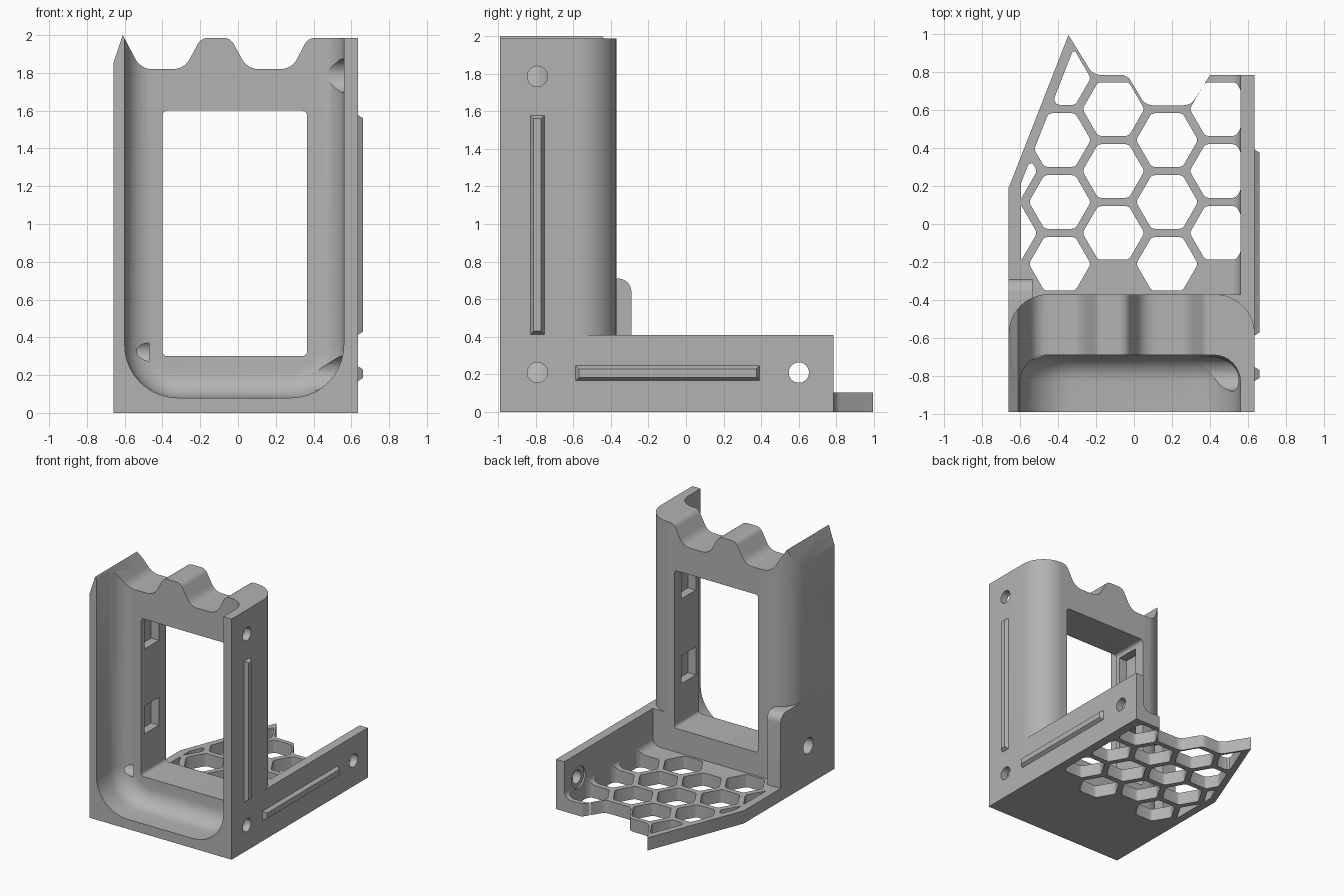
import bpy, bmesh, math
from mathutils import Vector, Matrix

if "Cube" in bpy.data.objects:
    bpy.data.objects.remove(bpy.data.objects["Cube"])

grey = bpy.data.materials.new("matte grey")
grey.use_nodes = True
grey.diffuse_color = (0.45, 0.45, 0.45, 1)
grey.node_tree.nodes["Principled BSDF"].inputs["Base Color"].default_value = (0.45, 0.45, 0.45, 1)

# Axis triples: profile u, profile v, extrusion direction
PLAN = (Vector((1, 0, 0)), Vector((0, 1, 0)), Vector((0, 0, 1)))
FRONT = (Vector((1, 0, 0)), Vector((0, 0, 1)), Vector((0, 1, 0)))
SIDE = (Vector((0, 1, 0)), Vector((0, 0, 1)), Vector((1, 0, 0)))


def rounded(points, steps=6):
    """Round polygon corners; each point is (u, v) or (u, v, radius)."""
    out = []
    for i, p in enumerate(points):
        c = Vector(p[:2])
        r = p[2] if len(p) > 2 else 0
        a = Vector(points[i - 1][:2]) - c
        b = Vector(points[(i + 1) % len(points)][:2]) - c
        if r == 0:
            out.append(c)
            continue
        half = a.angle(b) / 2
        t = min(r / math.tan(half), a.length * 0.45, b.length * 0.45)
        r = t * math.tan(half)
        centre = c + (a.normalized() + b.normalized()).normalized() * (r / math.sin(half))
        start = c + a.normalized() * t - centre
        end = c + b.normalized() * t - centre
        sweep = math.atan2(start.x * end.y - start.y * end.x, start.dot(end))
        for k in range(steps + 1):
            out.append(centre + Matrix.Rotation(sweep * k / steps, 2) @ start)
    return out


def finish(name, bm):
    bmesh.ops.recalc_face_normals(bm, faces=bm.faces)
    mesh = bpy.data.meshes.new(name)
    bm.to_mesh(mesh)
    bm.free()
    mesh.materials.append(grey)
    obj = bpy.data.objects.new(name, mesh)
    bpy.context.collection.objects.link(obj)
    return obj


def prism(name, points, axes, low, high):
    """Extrude a profile between two distances."""
    u, v, w = axes
    bm = bmesh.new()
    face = bm.faces.new([bm.verts.new(u * p[0] + v * p[1] + w * low) for p in points])
    grown = bmesh.ops.extrude_face_region(bm, geom=[face])["geom"]
    bmesh.ops.translate(bm, vec=w * (high - low), verts=[g for g in grown if isinstance(g, bmesh.types.BMVert)])
    if len(bm.faces) == len(points) + 1:
        bm.faces.new([e for e in face.verts])
    return finish(name, bm)


def rect(u0, u1, v0, v1, r=0):
    return rounded([(u0, v0, r), (u1, v0, r), (u1, v1, r), (u0, v1, r)])


def disc(u, v, r, n=32):
    return [(u + r * math.cos(math.tau * k / n), v + r * math.sin(math.tau * k / n)) for k in range(n)]


def combine(obj, tool, operation="DIFFERENCE"):
    """Apply a boolean and remove the tool object."""
    mod = obj.modifiers.new("cut", "BOOLEAN")
    mod.operation, mod.solver, mod.object = operation, "EXACT", tool
    deps = bpy.context.evaluated_depsgraph_get()
    mesh = bpy.data.meshes.new_from_object(obj.evaluated_get(deps))
    obj.modifiers.clear()
    obj.data = mesh
    bpy.data.objects.remove(tool)


def recess_cutter():
    """Open-topped pocket with rounded lower corners and a filleted back."""
    outline = rounded([(-0.6, 2.6), (-0.6, 0.08, 0.28), (0.56, 0.08, 0.28), (0.56, 2.6)], 10)
    bm = bmesh.new()
    rings = []
    for k in range(-1, 9):
        angle = max(k, 0) * math.pi / 16
        inset = 0.14 * (1 - math.cos(angle))
        y = -1.2 if k < 0 else -0.83 + 0.14 * math.sin(angle)
        ring = []
        for p in outline:
            # shrink towards a vertical centre line, keeping corner arcs concentric
            core = Vector((max(-0.32, min(0.28, p.x)), max(0.36, p.y)))
            ring.append(bm.verts.new((0, y, 0)))
            q = p + (core - p).normalized() * inset
            ring[-1].co = (q.x, y, q.y)
        rings.append(ring)
    n = len(outline)
    for a, b in zip(rings, rings[1:]):
        for i in range(n):
            bm.faces.new((a[i], a[(i + 1) % n], b[(i + 1) % n], b[i]))
    bm.faces.new(rings[0])
    bm.faces.new(rings[-1])
    return finish("recess_cutter", bm)


# Upright frame: rounded plan trimmed by the wavy top edge
upright = prism("upright_frame", rounded([(-0.66, -0.99), (0.635, -0.99), (0.635, -0.37, 0.21), (-0.66, -0.37, 0.21)], 12),
                PLAN, 0, 2.2)
crest = rounded([(-0.9, -0.1), (0.9, -0.1), (0.9, 1.985), (0.37, 1.985, 0.06), (0.285, 1.82, 0.1),
                 (0.05, 1.82, 0.1), (-0.04, 1.985, 0.06), (-0.195, 1.985, 0.06), (-0.285, 1.82, 0.1),
                 (-0.515, 1.82, 0.1), (-0.61, 2.0), (-0.66, 1.85, 0.05), (-0.9, 1.2)])
combine(upright, prism("crest_cutter", crest, FRONT, -1.2, 0), "INTERSECT")
combine(upright, recess_cutter())
combine(upright, prism("window_cutter", rect(-0.4, 0.365, 0.3, 1.6, 0.025), FRONT, -0.8, -0.2))

# Clip pockets in both sides of the window
for z in (0.63, 1.33):
    combine(upright, prism("clip_cutter", rect(-0.65, -0.46, z, z + 0.23), SIDE, -0.47, 0.435))

# Side panel with a filleted floor joint
panel = prism("side_panel", rounded([(0.635, 0), (0.635, 0.41), (0.56, 0.41), (0.56, 0.105, 0.13), (0.42, 0.105), (0.42, 0)], 8),
              FRONT, -0.37, 0.785)
corner = prism("panel_corner", rect(0.42, 0.635, -0.62, -0.37), PLAN, 0, 0.41)
combine(upright, corner, "UNION")

# Screw holes with wide inner access bores
for part, y, z in ((upright, -0.79, 0.21), (upright, -0.79, 1.785), (panel, 0.6, 0.21)):
    combine(part, prism("screw_cutter", disc(y, z, 0.054), SIDE, 0.45, 0.8))
    combine(part, prism("bore_cutter", disc(y, z, 0.09), SIDE, 0.3, 0.575))
combine(upright, prism("access_cutter", disc(-0.65, 0.32, 0.065), SIDE, -0.8, -0.47))

# Floor with a slanted and scalloped edge
floor = prism("floor_grid", rounded([(-0.66, -0.45), (0.42, -0.45), (0.42, 0.785), (0.4, 0.785, 0.04), (0.3, 0.625, 0.07),
                                     (0.06, 0.625, 0.07), (-0.035, 0.785, 0.06), (-0.215, 0.785, 0.07),
                                     (-0.345, 0.995), (-0.66, 0.19)]), PLAN, 0, 0.105)


def clip(poly, normal, limit):
    """Keep the part of a convex polygon where normal . p > limit."""
    out = []
    for i, b in enumerate(poly):
        a = poly[i - 1]
        da, db = a.dot(normal) - limit, b.dot(normal) - limit
        if da * db < 0:
            out.append(a.lerp(b, da / (da - db)))
        if db >= 0:
            out.append(b)
    return out


# Honeycomb openings, trimmed to leave a rim
PITCH = 0.326
slant = Vector((0.931, -0.364))
for col in range(5):
    x = -0.673 + col * PITCH * 0.866
    for row in range(4):
        y = -0.21 + PITCH * (row + (0 if col % 2 else 0.5))
        if (col == 3 and row == 3) or (col in (2, 4) and row == 3) or (col == 0 and row > 1):
            continue
        hexagon = [Vector(p) for p in disc(x, y, 0.163, 6)]
        for normal, limit in ((Vector((1, 0)), -0.595), (Vector((-1, 0)), -0.56), (slant, -0.632)):
            hexagon = clip(hexagon, normal, limit)
        if len(hexagon) < 3:
            continue
        shape = rounded([(p.x, p.y, 0.03) for p in hexagon], 3)
        for part in (floor, panel):
            if part is floor or col > 2:
                combine(part, prism("hex_cutter", shape, PLAN, -0.2, 0.6))

# Corner gusset on the low side
gusset = prism("corner_gusset", rounded([(-0.6, 0), (-0.29, 0), (-0.29, 0.71, 0.07), (-0.6, 0.71)]), SIDE, -0.66, -0.535)
combine(gusset, prism("access_cutter", disc(-0.65, 0.32, 0.065), SIDE, -0.8, -0.47))


def rail(name, y0, y1, z0, z1):
    """Raised strip with tapered edges."""
    obj = prism(name, rect(y0, y1, z0, z1), SIDE, 0.63, 0.662)
    mid = Vector(((y0 + y1) / 2, (z0 + z1) / 2))
    for v in obj.data.vertices:
        if v.co.x > 0.65:
            v.co.y -= math.copysign(0.02, v.co.y - mid.x)
            v.co.z -= math.copysign(0.02, v.co.z - mid.y)
    return obj


rails = [rail("upright_rail", -0.83, -0.75, 0.41, 1.58), rail("panel_rail", -0.59, 0.395, 0.165, 0.25)]

# Smooth curved surfaces, keep hard edges
for obj in [upright, panel, floor, gusset] + rails:
    bpy.ops.object.select_all(action="DESELECT")
    obj.select_set(True)
    bpy.context.view_layer.objects.active = obj
    bpy.ops.object.shade_smooth_by_angle(angle=math.radians(30))
